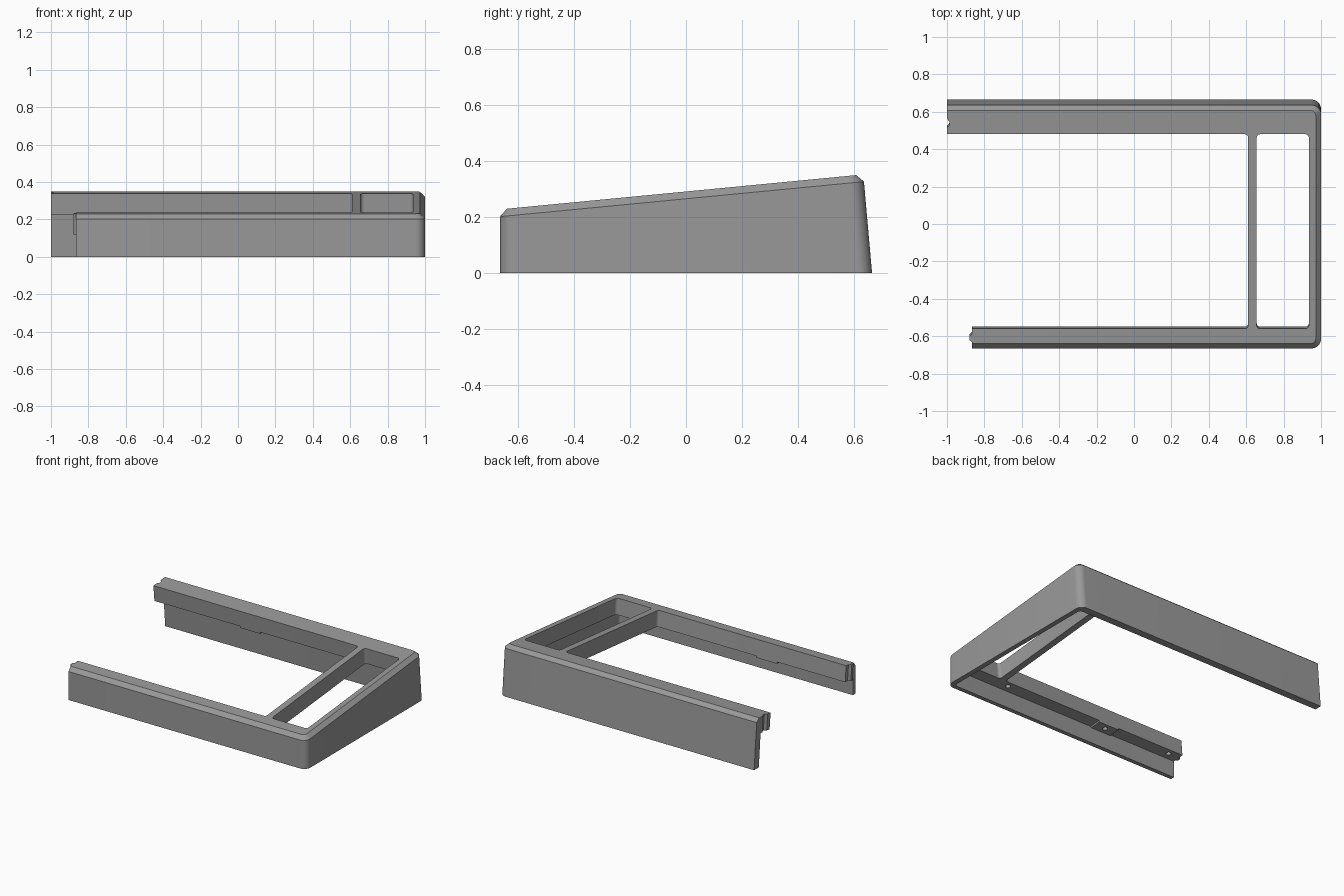
import bpy, bmesh, math

if "Cube" in bpy.data.objects:
    bpy.data.objects.remove(bpy.data.objects["Cube"])

SLOPE = 0.0962      # pitch of the top plane, rising to the back
LIP = 0.113         # depth of the inner lip
ARC = 8             # segments per rounded corner

grey = bpy.data.materials.new("grey_plastic")
grey.diffuse_color = (0.32, 0.32, 0.32, 1)
grey.use_nodes = True
grey.node_tree.nodes["Principled BSDF"].inputs["Base Color"].default_value = grey.diffuse_color


def top(y):
    return 0.2917 + SLOPE * y


def sunk(x, y, d):
    """Point d below the sloped top, measured square to it."""
    return (x, y + SLOPE * d, top(y) - d)


def finish(name, bm):
    bmesh.ops.recalc_face_normals(bm, faces=bm.faces)
    me = bpy.data.meshes.new(name)
    bm.to_mesh(me)
    bm.free()
    me.materials.append(grey)
    ob = bpy.data.objects.new(name, me)
    bpy.context.collection.objects.link(ob)
    return ob


def slab(name, outline, d0, d1):
    """Prism square to the sloped top between depths d0 and d1."""
    bm = bmesh.new()
    a = [bm.verts.new(sunk(x, y, d0)) for x, y in outline]
    b = [bm.verts.new(sunk(x, y, d1)) for x, y in outline]
    n = len(a)
    bm.faces.new(a)
    bm.faces.new(b[::-1])
    for i in range(n):
        j = (i + 1) % n
        bm.faces.new((a[i], b[i], b[j], a[j]))
    return finish(name, bm)


def activate(ob):
    bpy.ops.object.select_all(action='DESELECT')
    ob.select_set(True)
    bpy.context.view_layer.objects.active = ob


def cut(ob, cutter):
    m = ob.modifiers.new("cut", 'BOOLEAN')
    m.operation = 'DIFFERENCE'
    m.solver = 'EXACT'
    m.object = cutter
    activate(ob)
    bpy.ops.object.modifier_apply(modifier=m.name)


def u_path(xr, yf, yb, r):
    """Open U: back rail, right side, front rail."""
    pts = [(-1.0, yb)]
    for cy, start in ((yb - r, 90), (yf + r, 0)):
        for i in range(ARC + 1):
            a = math.radians(start - 90 * i / ARC)
            pts.append((xr - r + r * math.cos(a), cy + r * math.sin(a)))
    return pts + [(-0.865, yf)]


# Frame: rings of the cross-section, outer foot round to inner foot
inner = u_path(0.935, -0.56, 0.48, 0.02)
rings = [
    [(x, y, 0) for x, y in u_path(1.0, -0.665, 0.665, 0.05)],
    [(x, y, top(y) - 0.026) for x, y in u_path(1.0, -0.665, 0.636, 0.05)],
    [(x, y, top(y)) for x, y in u_path(0.972, -0.64, 0.608, 0.03)],
    [sunk(x, y, 0) for x, y in inner],
    [sunk(x, y, LIP) for x, y in inner],
    [(x, y, top(y) - LIP) for x, y in u_path(0.965, -0.635, 0.592, 0.02)],
    [(x, y, 0) for x, y in u_path(0.965, -0.635, 0.612, 0.02)],
]
bm = bmesh.new()
vs = [[bm.verts.new(p) for p in ring] for ring in rings]
for k in range(len(vs)):
    a, b = vs[k], vs[(k + 1) % len(vs)]
    for i in range(len(a) - 1):
        bm.faces.new((a[i], a[i + 1], b[i + 1], b[i]))
for end in (0, -1):
    bm.faces.new([r[end] for r in vs])
frame = finish("frame", bm)

# Cross bar with flared ends
bar = []
R, X0, X1, YF, YB = 0.018, 0.61, 0.656, -0.56, 0.48
for cx, cy, start in ((X1 + R, YF + R, 270), (X1 + R, YB - R, 180),
                      (X0 - R, YB - R, 90), (X0 - R, YF + R, 0)):
    for i in range(5):
        a = math.radians(start - 90 * i / 4)
        bar.append((cx + R * math.cos(a), cy + R * math.sin(a)))
cross_bar = slab("cross_bar", bar, 0, LIP)

# Joining tongue on the front rail, matching groove in the back rail
tongue = slab("joint_tongue", [(-0.864, -0.635), (-0.88, -0.62),
                               (-0.88, -0.602), (-0.864, -0.585)], 0.001, LIP)
groove = slab("groove_cutter", [(-1.02, 0.575), (-1.0, 0.562), (-0.986, 0.547),
                                (-0.986, 0.53), (-1.0, 0.513), (-1.02, 0.50)],
              -0.05, LIP + 0.004)
cutters = [groove]
cut(frame, groove)

# Fixing pads under the lips, with screw holes
pads = []
for side, y0, y1, yc in (("front", -0.64, -0.56, -0.598), ("back", 0.48, 0.585, 0.535)):
    pad = slab(side + "_pad", [(-0.33, y0), (-0.17, y0), (-0.17, y1), (-0.33, y1)],
               LIP - 0.002, LIP + 0.012)
    pads.append(pad)
    for hx in (0.56, -0.25, -0.78):
        circle = [(hx + 0.017 * math.cos(math.tau * i / 16),
                   yc + 0.017 * math.sin(math.tau * i / 16)) for i in range(16)]
        hole = slab("hole_cutter", circle, 0.06, LIP + 0.04)
        cutters.append(hole)
        cut(frame, hole)
        if hx == -0.25:
            cut(pad, hole)

# Smooth the rounded corners only
for ob in [frame, cross_bar, tongue] + pads:
    activate(ob)
    bpy.ops.object.shade_smooth_by_angle(angle=math.radians(30))
for c in cutters:
    bpy.data.objects.remove(c)
